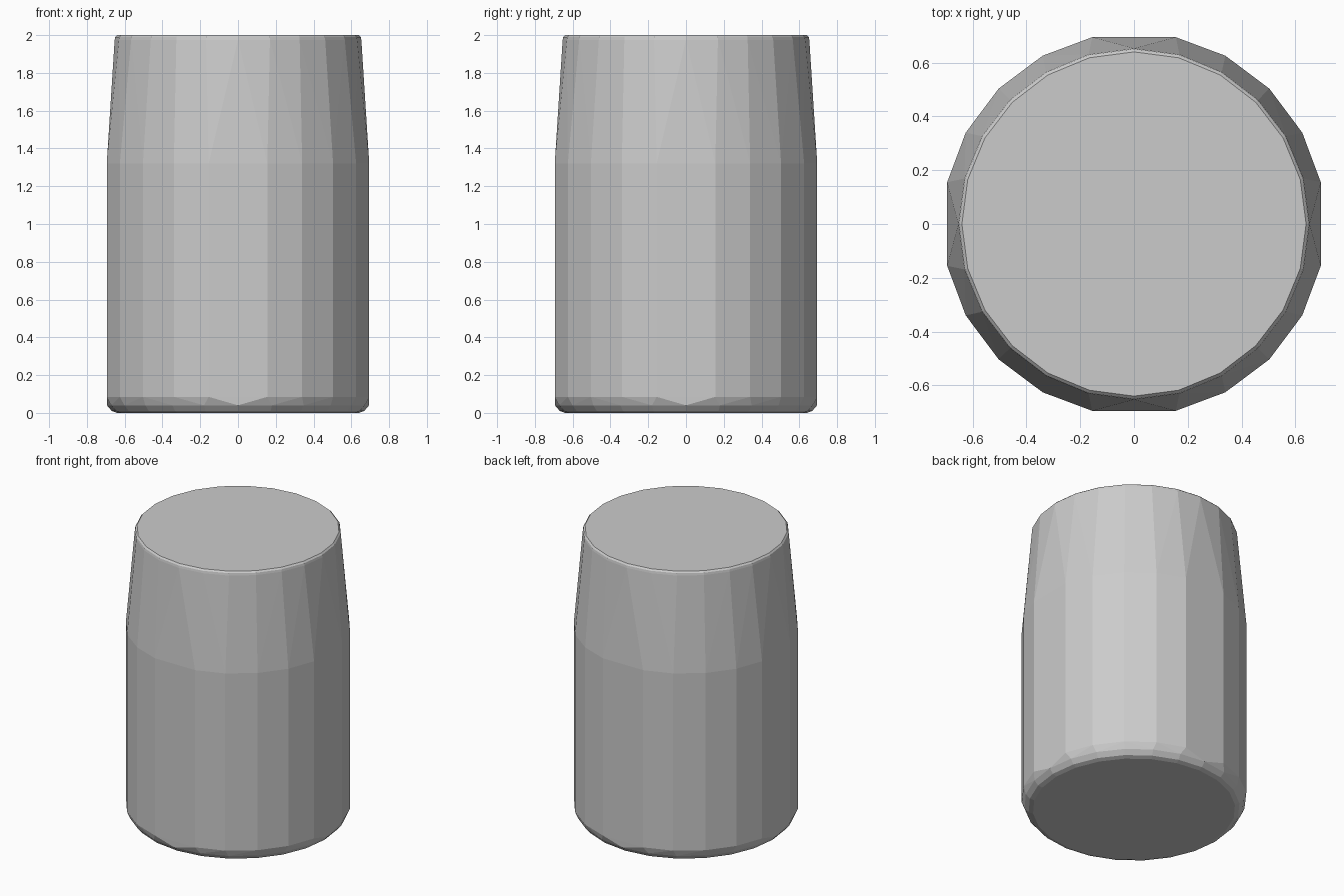
import bpy
import bmesh
from math import cos, sin, radians

if "Cube" in bpy.data.objects:
    bpy.data.objects.remove(bpy.data.objects["Cube"])

# Wall angles: four wider flats facing the axes, narrower facets between
WALL = [q + a for q in (0, 90, 180, 270) for a in (12.6, 28.5, 45, 61.5, 77.4)]
# Even angles for the rounded rims
RIM = [i * 15 for i in range(24)]

# Rings of the faceted body: radius, height, angles
RINGS = [
    (0.64, 0.0, RIM),
    (0.668, 0.01, RIM),
    (0.694, 0.04, RIM),
    (0.712, 0.085, WALL),
    (0.712, 1.32, WALL),
    (0.653, 1.975, RIM),
    (0.650, 1.99, RIM),
    (0.640, 2.0, RIM),
]

# Body: convex skin over the rings
bm = bmesh.new()
for radius, z, angles in RINGS:
    for a in angles:
        bm.verts.new((radius * cos(radians(a)), radius * sin(radians(a)), z))
hull = bmesh.ops.convex_hull(bm, input=bm.verts[:])
spare = {g for g in hull["geom_interior"] + hull["geom_unused"]
         if isinstance(g, bmesh.types.BMVert)}
bmesh.ops.delete(bm, geom=list(spare), context="VERTS")

# Merge coplanar triangles into clean flat facets
bmesh.ops.dissolve_limit(bm, angle_limit=radians(0.5),
                         verts=bm.verts[:], edges=bm.edges[:])
bmesh.ops.recalc_face_normals(bm, faces=bm.faces[:])

mesh = bpy.data.meshes.new("canister_body")
bm.to_mesh(mesh)
bm.free()
body = bpy.data.objects.new("canister_body", mesh)
bpy.context.collection.objects.link(body)
